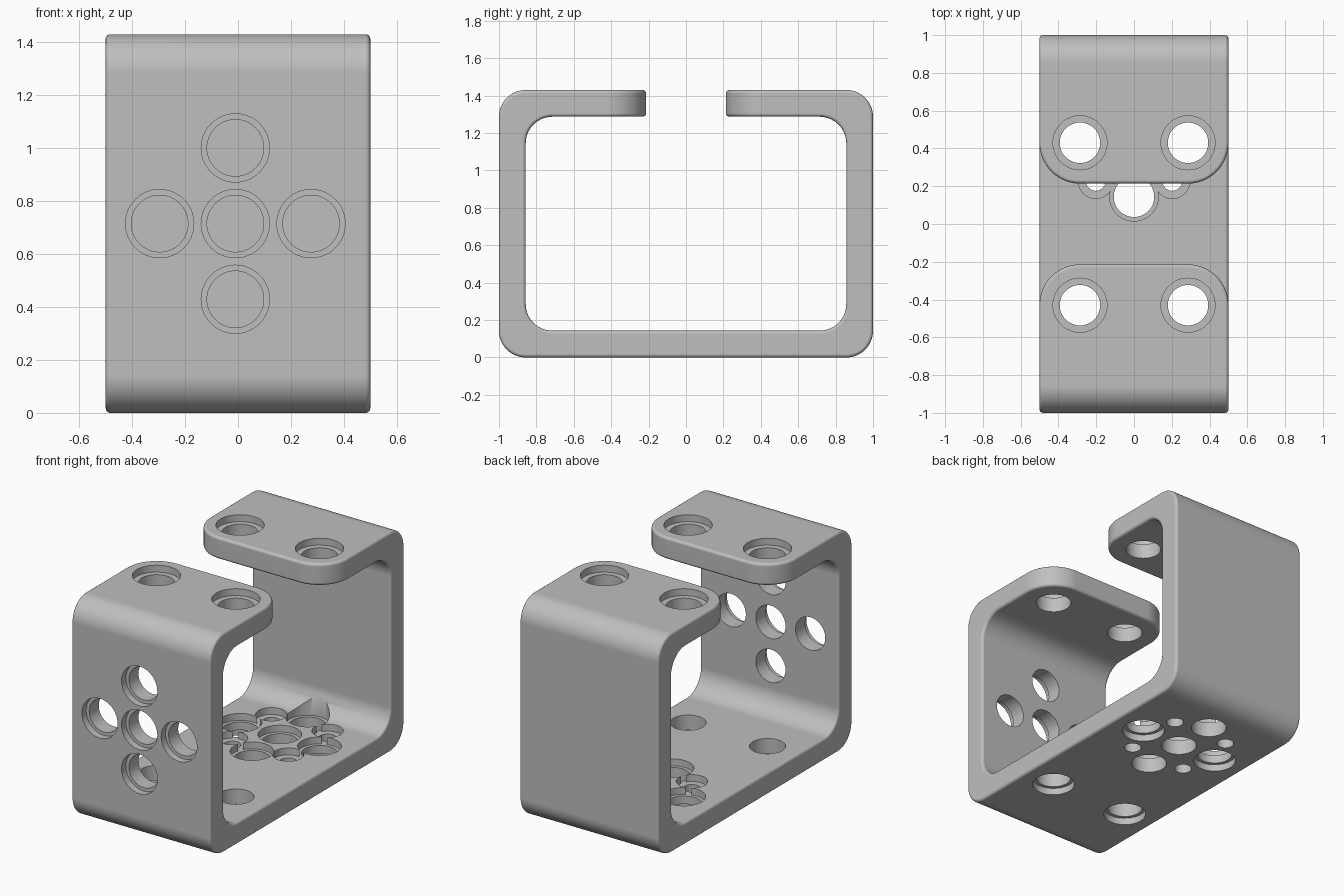
import bpy, bmesh, math
from mathutils import Matrix, Vector

cube = bpy.data.objects.get("Cube")
if cube:
    bpy.data.objects.remove(cube)

HEIGHT, WALL, GAP = 1.43, 0.143, 0.214   # overall height, wall thickness, half lip gap
PITCH, ROW = 0.286, 0.43                 # hole spacing, hole row distance from centre
BORE, RECESS, DEPTH = 0.107, 0.129, 0.045

grey = bpy.data.materials.new("bracket grey")
grey.use_nodes = True
colour = (0.52, 0.52, 0.52, 1)
grey.diffuse_color = colour
grey.node_tree.nodes["Principled BSDF"].inputs["Base Color"].default_value = colour


def make_object(name, bm):
    mesh = bpy.data.meshes.new(name)
    bm.to_mesh(mesh)
    bm.free()
    mesh.materials.append(grey)
    obj = bpy.data.objects.new(name, mesh)
    bpy.context.collection.objects.link(obj)
    return obj


def bevel(bm, edges, offset, segments):
    bmesh.ops.bevel(bm, geom=edges, offset=offset, offset_type='OFFSET', segments=segments,
                    profile=0.5, affect='EDGES', clamp_overlap=False)


# Bracket body: C-shaped outline extruded across the width
half = [(GAP, HEIGHT), (1, HEIGHT), (1, 0)]
inner = [(1 - WALL, WALL), (1 - WALL, HEIGHT - WALL), (GAP, HEIGHT - WALL)]
outline = half + [(-y, z) for y, z in reversed(half)]
outline += [(-y, z) for y, z in reversed(inner)] + inner

bm = bmesh.new()
face = bm.faces.new([bm.verts.new((-0.5, y, z)) for y, z in outline])
moved = bmesh.ops.extrude_face_region(bm, geom=[face])["geom"]
bmesh.ops.translate(bm, vec=(1, 0, 0), verts=[v for v in moved if isinstance(v, bmesh.types.BMVert)])
bmesh.ops.recalc_face_normals(bm, faces=bm.faces)


def direction(edge):
    return (edge.verts[1].co - edge.verts[0].co).normalized()


# Round the four bends, inside and out
bends = [e for e in bm.edges if abs(direction(e).x) > 0.9 and abs(e.verts[0].co.y) > GAP + 0.1]
bevel(bm, bends, WALL, 14)

# Round the lip corners in plan
corners = [e for e in bm.edges if abs(direction(e).z) > 0.9
           and all(abs(abs(v.co.y) - GAP) < 0.001 for v in e.verts)]
bevel(bm, corners, GAP, 16)

# Soften every remaining sharp edge
bm.normal_update()
sharp = [e for e in bm.edges if e.calc_face_angle(0) > math.radians(40)]
bevel(bm, sharp, 0.018, 4)
bmesh.ops.recalc_face_normals(bm, faces=bm.faces)
bracket = make_object("bracket_body", bm)


# Stepped hole cutter: local z points out of the recessed surface
def add_hole(bm, place, aim, bore, recess, clear=0.05, far_recess=None):
    profile = [(0, clear), (recess, clear), (recess, -DEPTH), (bore, -DEPTH)]
    end = -WALL - 0.05
    if far_recess:
        profile += [(bore, DEPTH - WALL), (far_recess, DEPTH - WALL), (far_recess, end), (0, end)]
    else:
        profile += [(bore, end), (0, end)]
    part = bmesh.new()
    verts = [part.verts.new((r, 0, z)) for r, z in profile]
    edges = [part.edges.new(pair) for pair in zip(verts, verts[1:])]
    bmesh.ops.spin(part, geom=verts + edges, cent=(0, 0, 0), axis=(0, 0, 1),
                   angle=2 * math.pi, steps=48)
    bmesh.ops.remove_doubles(part, verts=part.verts, dist=0.0001)
    bmesh.ops.recalc_face_normals(part, faces=part.faces)
    turn = Vector(aim).to_track_quat('Z', 'Y').to_matrix().to_4x4()
    part.transform(Matrix.Translation(place) @ turn)
    temp = bpy.data.meshes.new("temp")
    part.to_mesh(temp)
    part.free()
    bm.from_mesh(temp)
    bpy.data.meshes.remove(temp)


UP, DOWN, FRONT = (0, 0, 1), (0, 0, -1), (0, -1, 0)
cross = [(0, 0), (1, 0), (-1, 0), (0, 1), (0, -1)]
large = bmesh.new()
small = bmesh.new()

for side in (-1, 1):
    # Lip holes, and the floor holes below the front pair
    for row in (-ROW, ROW):
        add_hole(large, (side * PITCH, row, HEIGHT), UP, BORE, WALL)
    add_hole(large, (side * PITCH, -ROW, 0), DOWN, BORE, RECESS)
    # Small diagonal holes of the floor pattern
    for end in (-1, 1):
        d = PITCH * math.sqrt(0.5)
        add_hole(small, (side * d, ROW + end * d, WALL), UP, 0.052, 0.093, clear=0.12)

# Cross patterns on the front wall and the floor
for i, j in cross:
    add_hole(large, (i * PITCH - 0.01, -1, HEIGHT / 2 + j * PITCH), FRONT, BORE, RECESS)
    add_hole(large, (i * PITCH, ROW + j * PITCH, WALL), UP, BORE, RECESS, clear=0.12,
             far_recess=RECESS if i else None)

# Cut the holes
bpy.context.view_layer.objects.active = bracket
for name, cutter_bm in (("large_hole_cutter", large), ("small_hole_cutter", small)):
    cutter = make_object(name, cutter_bm)
    cutter.hide_render = True
    cut = bracket.modifiers.new(name, 'BOOLEAN')
    cut.operation = 'DIFFERENCE'
    cut.solver = 'EXACT'
    cut.object = cutter
    bpy.ops.object.modifier_apply(modifier=cut.name)
    bpy.data.objects.remove(cutter)

# Smooth rounded faces, keep hole rims crisp
bpy.ops.object.select_all(action='DESELECT')
bracket.select_set(True)
bpy.ops.object.shade_smooth_by_angle(angle=math.radians(35))
normals = bracket.modifiers.new("flat_faces", 'WEIGHTED_NORMAL')
normals.keep_sharp = True
